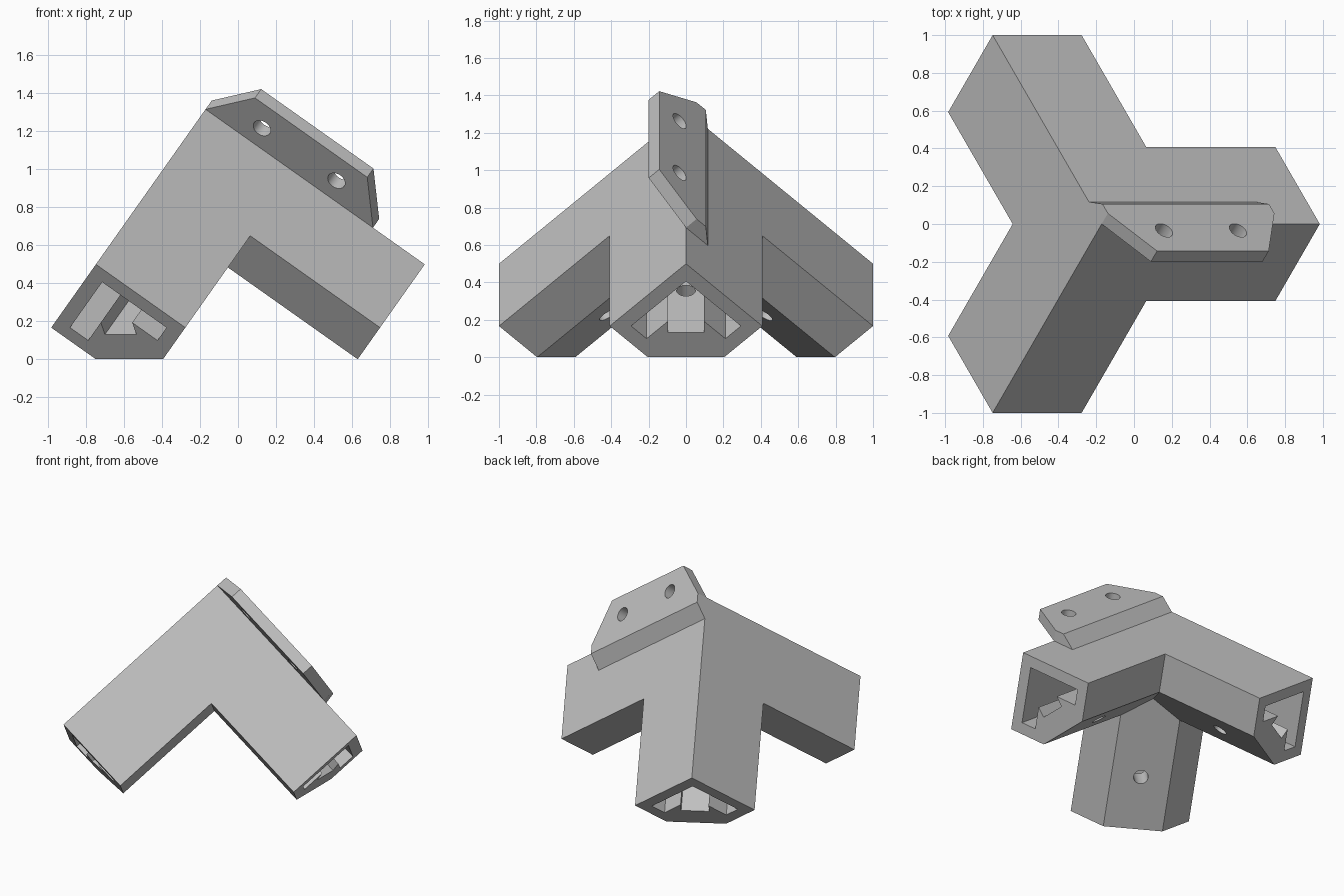
import bpy, bmesh, math
from mathutils import Vector

if "Cube" in bpy.data.objects:
    bpy.data.objects.remove(bpy.data.objects["Cube"])

# Three mutually square axes running down from the apex
APEX = Vector((-0.171, 0, 1.3165))
AXES = [Vector((math.sqrt(2 / 3) * math.cos(a), math.sqrt(2 / 3) * math.sin(a), -math.sqrt(1 / 3)))
        for a in (0, math.tau / 3, -math.tau / 3)]
LENGTH, WIDTH = math.sqrt(2), 0.577
HALF = WIDTH / 2

grey = bpy.data.materials.new("light grey")
grey.use_nodes = True
grey.diffuse_color = (0.53, 0.53, 0.53, 1)
grey.node_tree.nodes["Principled BSDF"].inputs["Base Color"].default_value = grey.diffuse_color


def place(i, s, u, v):
    """Point at s along axis i, u and v along the next two axes."""
    return APEX + AXES[i] * s + AXES[(i + 1) % 3] * u + AXES[(i + 2) % 3] * v


def loft(name, start, end):
    """Closed solid between two matching rings."""
    bm = bmesh.new()
    a = [bm.verts.new(p) for p in start]
    b = [bm.verts.new(p) for p in end]
    bm.faces.new(a)
    bm.faces.new(b)
    for k in range(len(a)):
        n = (k + 1) % len(a)
        bm.faces.new((a[k], a[n], b[n], b[k]))
    bmesh.ops.recalc_face_normals(bm, faces=bm.faces)
    mesh = bpy.data.meshes.new(name)
    bm.to_mesh(mesh)
    bm.free()
    mesh.materials.append(grey)
    obj = bpy.data.objects.new(name, mesh)
    bpy.context.collection.objects.link(obj)
    return obj


def prism(name, i, profile, s0, s1):
    return loft(name, [place(i, s0, u, v) for u, v in profile],
                [place(i, s1, u, v) for u, v in profile])


def rod(name, p, q, radius=0.05, sides=32):
    axis = (q - p).normalized()
    x = axis.orthogonal().normalized()
    y = axis.cross(x)
    ring = [radius * (x * math.cos(t) + y * math.sin(t))
            for t in (math.tau * k / sides for k in range(sides))]
    return loft(name, [p + r for r in ring], [q + r for r in ring])


def combine(obj, others, operation):
    for other in others:
        other.hide_render = True
        mod = obj.modifiers.new("combine", 'BOOLEAN')
        mod.operation, mod.solver, mod.object = operation, 'EXACT', other
        bpy.context.view_layer.update()
        evaluated = obj.evaluated_get(bpy.context.evaluated_depsgraph_get())
        mesh = bpy.data.meshes.new_from_object(evaluated)
        obj.modifiers.clear()
        obj.data = mesh
        bpy.data.objects.remove(other)


# Square arms with a chamfered inner edge
arm_profile = [(0, 0), (WIDTH, 0), (WIDTH, HALF), (HALF, WIDTH), (0, WIDTH)]
arms = [prism("arm", i, arm_profile, 0, LENGTH) for i in range(3)]
body = arms[0]
body.name = "corner_body"
combine(body, arms[1:], 'UNION')

# Angle-bar sockets with a central bolt groove, and a bolt hole in each
side = [(0.496, 0.081), (0.496, 0.198), (0.333, 0.198), (0.387, 0.252)]
socket_profile = [(0.081, 0.081)] + side + [(v, u) for u, v in reversed(side)]
bolt_s = LENGTH - 0.39
for i in range(3):
    combine(body, [prism("socket_cutter", i, socket_profile, 0.6, LENGTH + 0.1),
                   rod("bolt_cutter", place(i, bolt_s, 0.27, 0.27),
                       place(i, bolt_s, 0.5, 0.5))], 'DIFFERENCE')

# Mounting flange along the top ridge, with a bevelled foot on the back face
END, TALL, THICK = 1.08, 0.282, 0.08


def flange_ring(foot, depth):
    outline = [(0, foot), (0, 0), (0.178, -TALL), (END - 0.178, -TALL), (END, 0), (END, foot)]
    return [place(0, s, u, depth) for s, u in outline]


flange = loft("mounting_flange", flange_ring(0.165, 0), flange_ring(0.07, -THICK))
combine(flange, [rod("screw_cutter", place(0, s, -0.128, 0.1), place(0, s, -0.128, -0.2))
                 for s in (0.3, END - 0.3)], 'DIFFERENCE')

# Smooth hole walls, crisp edges
bpy.ops.object.select_all(action='DESELECT')
for obj in (body, flange):
    obj.select_set(True)
bpy.context.view_layer.objects.active = body
bpy.ops.object.shade_smooth_by_angle(angle=math.radians(30))
